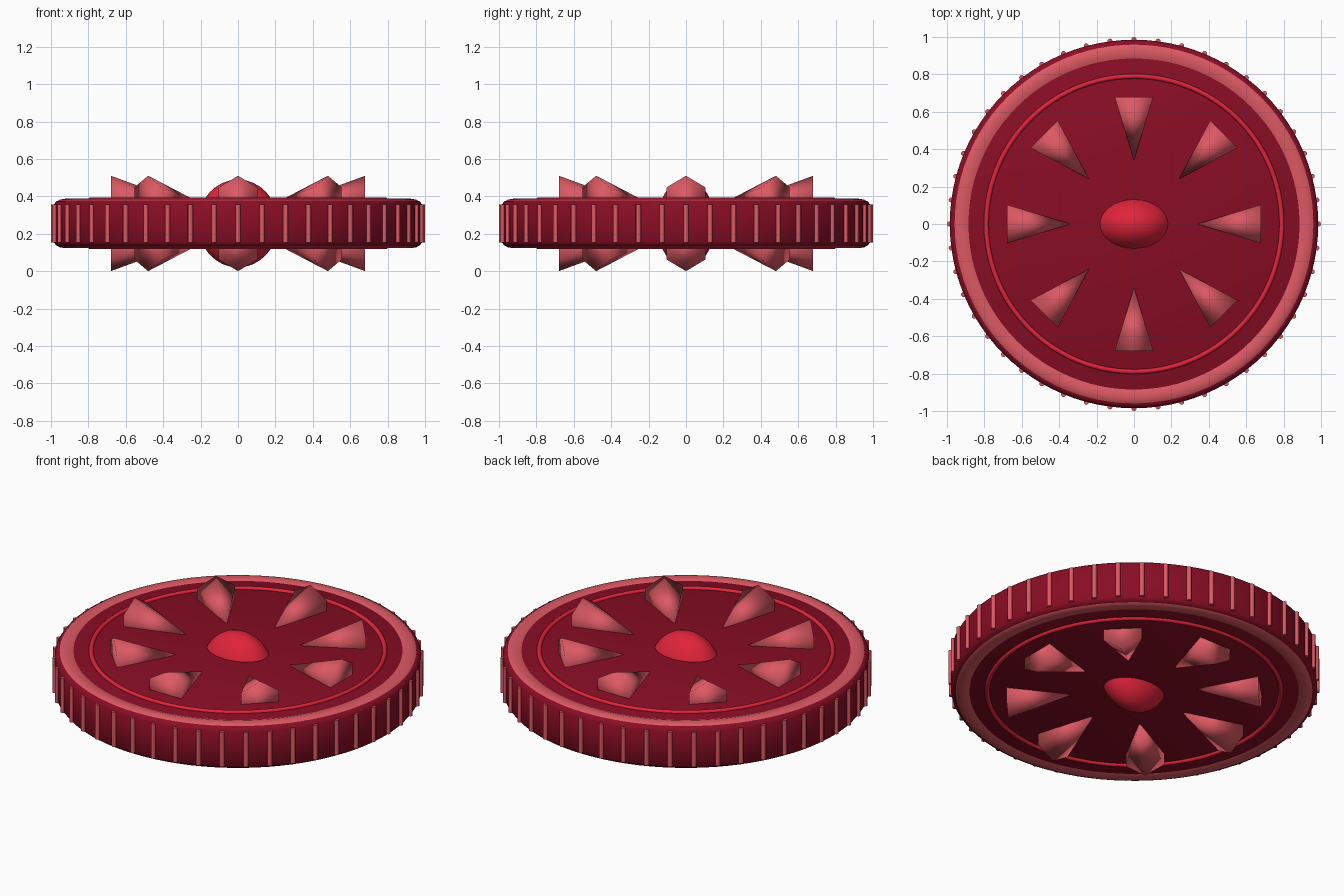
import bpy, bmesh, math
from mathutils import Matrix, Vector

if "Cube" in bpy.data.objects:
    bpy.data.objects.remove(bpy.data.objects["Cube"])

MID = 0.255  # height of the chip's middle plane


def material(name, rgb):
    m = bpy.data.materials.new(name)
    m.diffuse_color = (*rgb, 1)
    m.use_nodes = True
    m.node_tree.nodes["Principled BSDF"].inputs["Base Color"].default_value = m.diffuse_color
    return m


DARK = material("dark red", (0.25, 0.004, 0.018))
BRIGHT = material("bright red", (0.75, 0.017, 0.042))
PINK = material("rose pink", (0.72, 0.10, 0.125))


def finish(name, bm, mat, angle=None):
    bmesh.ops.recalc_face_normals(bm, faces=bm.faces)
    me = bpy.data.meshes.new(name)
    bm.to_mesh(me)
    bm.free()
    me.materials.append(mat)
    ob = bpy.data.objects.new(name, me)
    bpy.context.collection.objects.link(ob)
    bpy.context.view_layer.objects.active = ob
    ob.select_set(True)
    if angle is None:
        bpy.ops.object.shade_smooth()
    else:
        bpy.ops.object.shade_smooth_by_angle(angle=math.radians(angle))
    ob.select_set(False)
    return ob


def lathe(name, profile, mat, steps=96, closed=True, angle=40):
    """Spin a (radius, height from middle) profile around the z axis."""
    bm = bmesh.new()
    vs = [bm.verts.new((r, 0, MID + h)) for r, h in profile]
    n = len(vs)
    es = [bm.edges.new((vs[i], vs[(i + 1) % n])) for i in range(n if closed else n - 1)]
    bmesh.ops.spin(bm, geom=vs + es, cent=(0, 0, 0), axis=(0, 0, 1),
                   angle=2 * math.tau / 2, steps=steps, use_duplicate=False)
    bmesh.ops.remove_doubles(bm, verts=bm.verts, dist=1e-5)
    return finish(name, bm, mat, angle)


# Main disc with rounded shoulders
half = [(0, 0.125), (0.955, 0.125), (0.973, 0.117), (0.985, 0.1)]
lathe("chip_disc", half + [(r, -h) for r, h in reversed(half)], DARK, closed=False)

# Rim bands and thin inner rings on both faces
for side, s in (("top", 1), ("bottom", -1)):
    band = [(0.968, 0.115), (0.955, 0.127), (0.925, 0.132), (0.9, 0.13), (0.882, 0.124)]
    lathe(side + "_rim_band", [(r, s * h) for r, h in band], PINK)
    ring = [(0.79 + 0.013 * math.cos(a), s * 0.125 + 0.013 * math.sin(a))
            for a in (math.tau * i / 10 for i in range(10))]
    lathe(side + "_inner_ring", ring, BRIGHT, angle=60)

# Central oval boss, showing through both faces
bm = bmesh.new()
bmesh.ops.create_uvsphere(bm, u_segments=32, v_segments=16, radius=1,
                          matrix=Matrix.Translation((0, 0, MID)) @ Matrix.Diagonal((0.215, 0.155, 0.235, 1)))
finish("center_boss", bm, BRIGHT)

# Eight six-sided cones per face, tips pointing to the centre
for side, s in (("top", 1), ("bottom", -1)):
    bm = bmesh.new()
    for i in range(8):
        spin = Matrix.Rotation(math.tau * i / 8, 4, 'Z')
        tip = bm.verts.new(spin @ Vector((0.34, 0, MID + s * 0.13)))
        base = []
        for k in range(6):
            a = math.tau * k / 6
            base.append(bm.verts.new(spin @ Vector(
                (0.68, 0.12 * math.sin(a), MID + s * 0.13 + 0.125 * math.cos(a)))))
        bm.faces.new(base)
        for k in range(6):
            bm.faces.new((base[k], base[(k + 1) % 6], tip))
    finish(side + "_cones", bm, PINK)

# Vertical grip ridges around the edge
bm = bmesh.new()
for i in range(48):
    m = Matrix.Rotation(math.tau * i / 48, 4, 'Z') @ Matrix.Translation((0.986, 0, MID))
    bmesh.ops.create_cone(bm, cap_ends=True, segments=8, radius1=0.014, radius2=0.014,
                          depth=0.205, matrix=m)
finish("edge_ridges", bm, PINK, 50)
